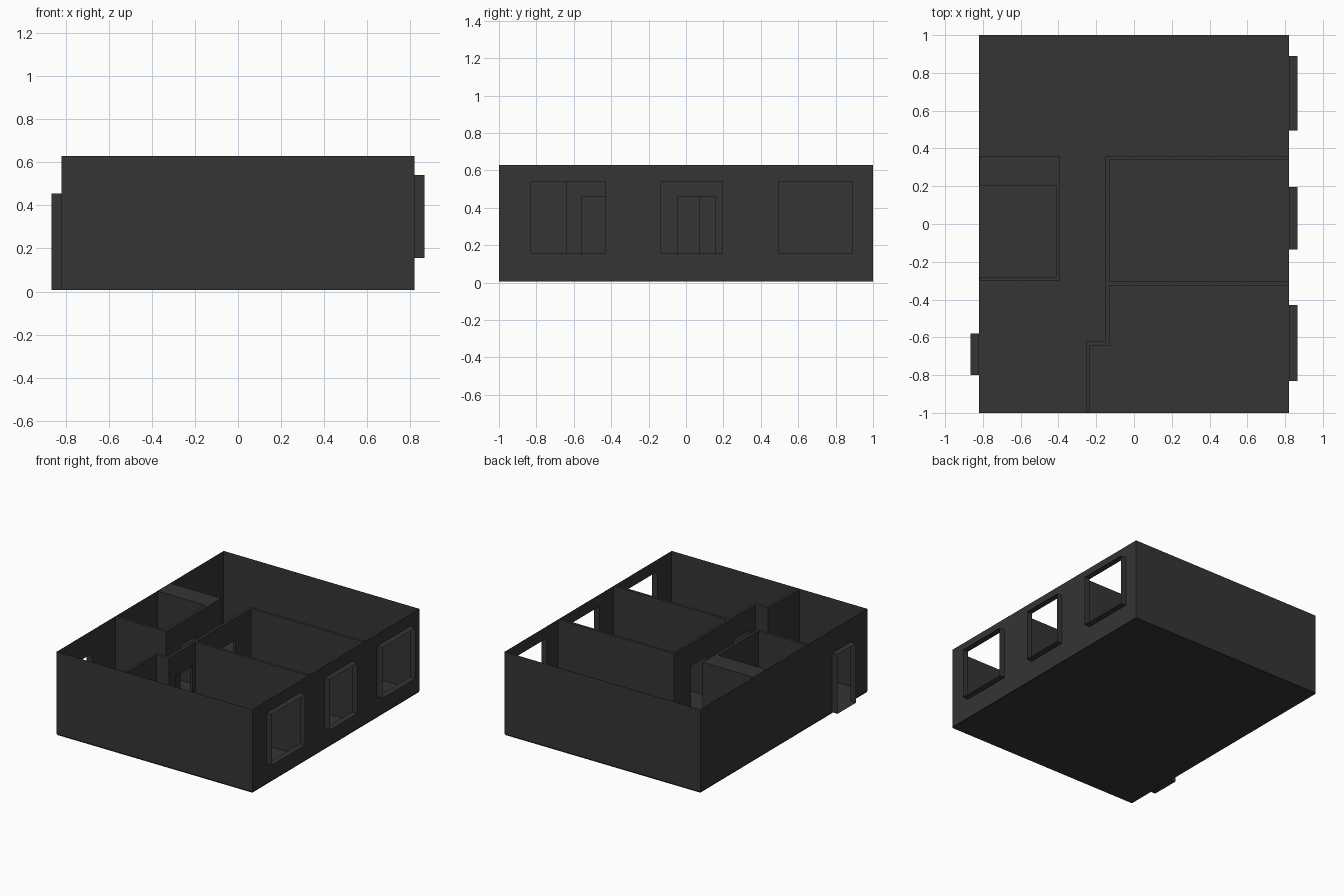
import bpy, bmesh

if "Cube" in bpy.data.objects:
    bpy.data.objects.remove(bpy.data.objects["Cube"])

X, Y, H, F = 0.82, 1.0, 0.63, 0.006   # half width, half depth, wall top, floor level
OUT = 0.865                           # outer end of the window and door reveals

mat = bpy.data.materials.new("dark_plaster")
mat.diffuse_color = (0.035, 0.035, 0.035, 1)
mat.use_nodes = True
mat.node_tree.nodes["Principled BSDF"].inputs["Base Color"].default_value = mat.diffuse_color


def make(name, bm, normals=False):
    bmesh.ops.remove_doubles(bm, verts=bm.verts, dist=1e-5)
    if normals:
        bmesh.ops.recalc_face_normals(bm, faces=bm.faces)
    me = bpy.data.meshes.new(name)
    bm.to_mesh(me)
    bm.free()
    me.materials.append(mat)
    ob = bpy.data.objects.new(name, me)
    bpy.context.collection.objects.link(ob)
    return ob


def quad(bm, pts):
    bm.faces.new([bm.verts.new(p) for p in pts])


def sheet(name, pts):
    bm = bmesh.new()
    quad(bm, pts)
    return make(name, bm)


def side_wall(name, sign, y0, y1, opening):
    """Thin wall at x = sign * X with one opening and its outward reveal."""
    a, b, lo, hi = opening
    bm = bmesh.new()
    ys = [y0, a, b, y1]
    zs = sorted({F, lo, hi, H})
    for ya, yb in zip(ys, ys[1:]):
        for za, zb in zip(zs, zs[1:]):
            if (ya, za) == (a, lo):
                continue
            pts = [(sign * X, y, z) for y, z in ((ya, za), (yb, za), (yb, zb), (ya, zb))]
            quad(bm, pts[::sign])
    ring = [(a, lo), (b, lo), (b, hi), (a, hi)]
    for p, q in zip(ring, ring[1:] + ring[:1]):
        pts = [(sign * X, *p), (sign * OUT, *p), (sign * OUT, *q), (sign * X, *q)]
        quad(bm, pts[::sign])
    return make(name, bm)


def partition(name, outline, doors):
    """Extruded plan outline with doorways (x, y0, y1) cut through."""
    bm = bmesh.new()
    face = bm.faces.new([bm.verts.new((x, y, F)) for x, y in outline])
    ext = bmesh.ops.extrude_face_region(bm, geom=[face])
    top = [v for v in ext["geom"] if isinstance(v, bmesh.types.BMVert)]
    bmesh.ops.translate(bm, verts=top, vec=(0, 0, H - F))
    if not any(len(f.verts) == len(outline) and f.calc_center_median().z < F + 1e-4
               for f in bm.faces):
        bm.faces.new([v for v in bm.verts if v.co.z < F + 1e-4])
    wall = make(name, bm, True)
    for i, (x, y0, y1) in enumerate(doors):
        cb = bmesh.new()
        bmesh.ops.create_cube(cb, size=1)
        for v in cb.verts:
            v.co = (x + v.co.x * 0.06, (y0 + y1) / 2 + v.co.y * (y1 - y0),
                    0.18 + v.co.z * 0.56)
        cutter = make(f"{name}_door_cutter_{i + 1}", cb, True)
        cutter.hide_render = True
        cutter.hide_set(True)
        mod = wall.modifiers.new("doorway", "BOOLEAN")
        mod.operation, mod.solver, mod.object = "DIFFERENCE", "EXACT", cutter
    return wall


# base and floor
sheet("base", [(-X, -Y, 0), (-X, Y, 0), (X, Y, 0), (X, -Y, 0)])
sheet("floor", [(-X, -Y, F), (X, -Y, F), (X, Y, F), (-X, Y, F)])

# plain front and back walls
sheet("front_wall", [(-X, -Y, F), (X, -Y, F), (X, -Y, H), (-X, -Y, H)])
sheet("back_wall", [(X, Y, F), (-X, Y, F), (-X, Y, H), (X, Y, H)])

# entrance wall and the three window walls
side_wall("entrance_wall", -1, -Y, Y, (-0.80, -0.58, F, 0.455))
for nm, y0, y1, a, b in (("front", -Y, -0.325, -0.83, -0.43),
                         ("middle", -0.305, 0.34, -0.135, 0.195),
                         ("back", 0.36, Y, 0.495, 0.89)):
    side_wall(nm + "_window_wall", 1, y0, y1, (a, b, 0.155, 0.54))

# inner walls of the two bedrooms
partition("bedroom_partition",
          [(X, 0.36), (-0.15, 0.36), (-0.15, -0.62), (-0.255, -0.62), (-0.255, -0.998),
           (-0.235, -0.998), (-0.235, -0.642), (-0.13, -0.642), (-0.13, -0.325),
           (X, -0.325), (X, -0.305), (-0.13, -0.305), (-0.13, 0.34), (X, 0.34)],
          [(-0.14, -0.56, -0.36), (-0.14, -0.045, 0.155)])

# inner walls of the bathroom, with the thick block on its back side
partition("bathroom_partition",
          [(-0.818, 0.36), (-0.392, 0.36), (-0.392, -0.30), (-0.818, -0.30),
           (-0.818, -0.28), (-0.413, -0.28), (-0.413, 0.205), (-0.818, 0.205)],
          [(-0.4025, -0.13, 0.07)])
